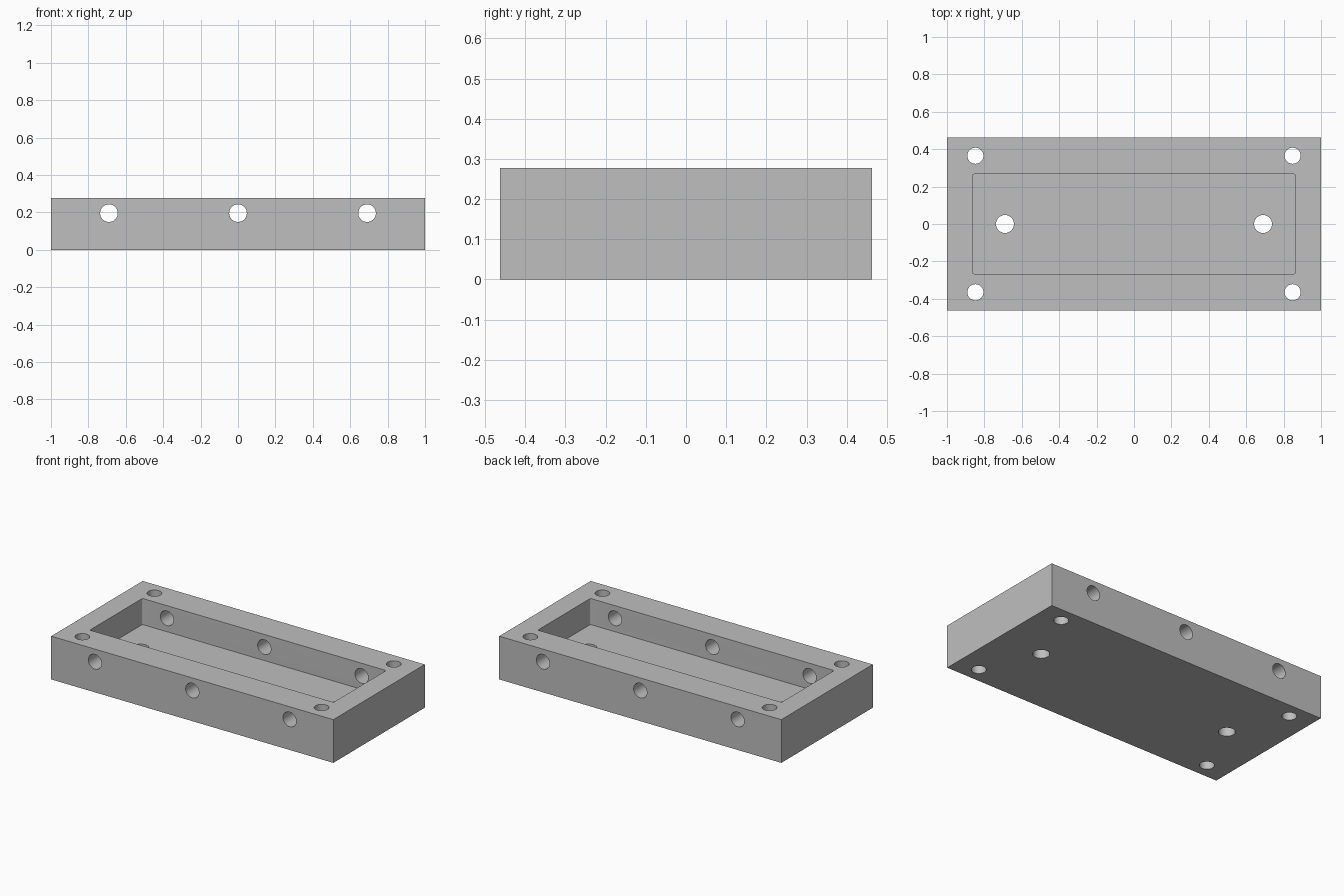
import bpy
import math

if "Cube" in bpy.data.objects:
    bpy.data.objects.remove(bpy.data.objects["Cube"])

LENGTH, WIDTH, HEIGHT = 2.0, 0.926, 0.277
FLOOR = 0.11

grey = bpy.data.materials.new("plain_grey")
grey.diffuse_color = (0.52, 0.52, 0.52, 1)
grey.use_nodes = True
grey.node_tree.nodes["Principled BSDF"].inputs["Base Color"].default_value = grey.diffuse_color


def box(name, size, z_bottom):
    bpy.ops.mesh.primitive_cube_add(size=1, location=(0, 0, z_bottom + size[2] / 2))
    ob = bpy.context.object
    ob.name = name
    ob.scale = size
    bpy.ops.object.transform_apply(location=True, rotation=True, scale=True)
    return ob


def drill(name, radius, location, rotation=(0, 0, 0)):
    bpy.ops.mesh.primitive_cylinder_add(vertices=48, radius=radius, depth=1.6,
                                        location=location, rotation=rotation)
    ob = bpy.context.object
    ob.name = name
    return ob


# Solid block
tray = box("tray", (LENGTH, WIDTH, HEIGHT), 0)
tray.data.materials.append(grey)

# Pocket with slightly rounded vertical corners
pocket = box("pocket_cutter", (1.728, 0.532, 0.4), FLOOR)
for attr_edge in pocket.data.edges:
    a, b = (pocket.data.vertices[i].co for i in attr_edge.vertices)
    if abs(a.z - b.z) > 0.1:
        weights = pocket.data.attributes.get("bevel_weight_edge") or \
            pocket.data.attributes.new("bevel_weight_edge", 'FLOAT', 'EDGE')
        weights.data[attr_edge.index].value = 1
bevel = pocket.modifiers.new("corners", 'BEVEL')
bevel.limit_method = 'WEIGHT'
bevel.width = 0.009
bevel.segments = 4
cutters = [pocket]

# Corner screw holes and floor holes
for sx in (-1, 1):
    for sy in (-1, 1):
        cutters.append(drill("corner_hole_cutter", 0.043, (sx * 0.848, sy * 0.365, 0)))
    cutters.append(drill("floor_hole_cutter", 0.048, (sx * 0.69, 0, 0)))

# Holes through both long walls
for x in (-0.69, 0, 0.69):
    cutters.append(drill("wall_hole_cutter", 0.047, (x, 0, 0.196), (math.pi / 2, 0, 0)))

# Cut everything out of the block
bpy.ops.object.select_all(action='DESELECT')
bpy.context.view_layer.objects.active = tray
tray.select_set(True)
for cutter in cutters:
    cut = tray.modifiers.new("cut", 'BOOLEAN')
    cut.operation = 'DIFFERENCE'
    cut.solver = 'EXACT'
    cut.object = cutter
    bpy.ops.object.modifier_apply(modifier=cut.name)
for cutter in cutters:
    bpy.data.objects.remove(cutter)

# One material, smooth hole walls with sharp rims
tray.data.materials.clear()
tray.data.materials.append(grey)
for face in tray.data.polygons:
    face.material_index = 0
bpy.ops.object.shade_smooth_by_angle(angle=math.radians(30))
